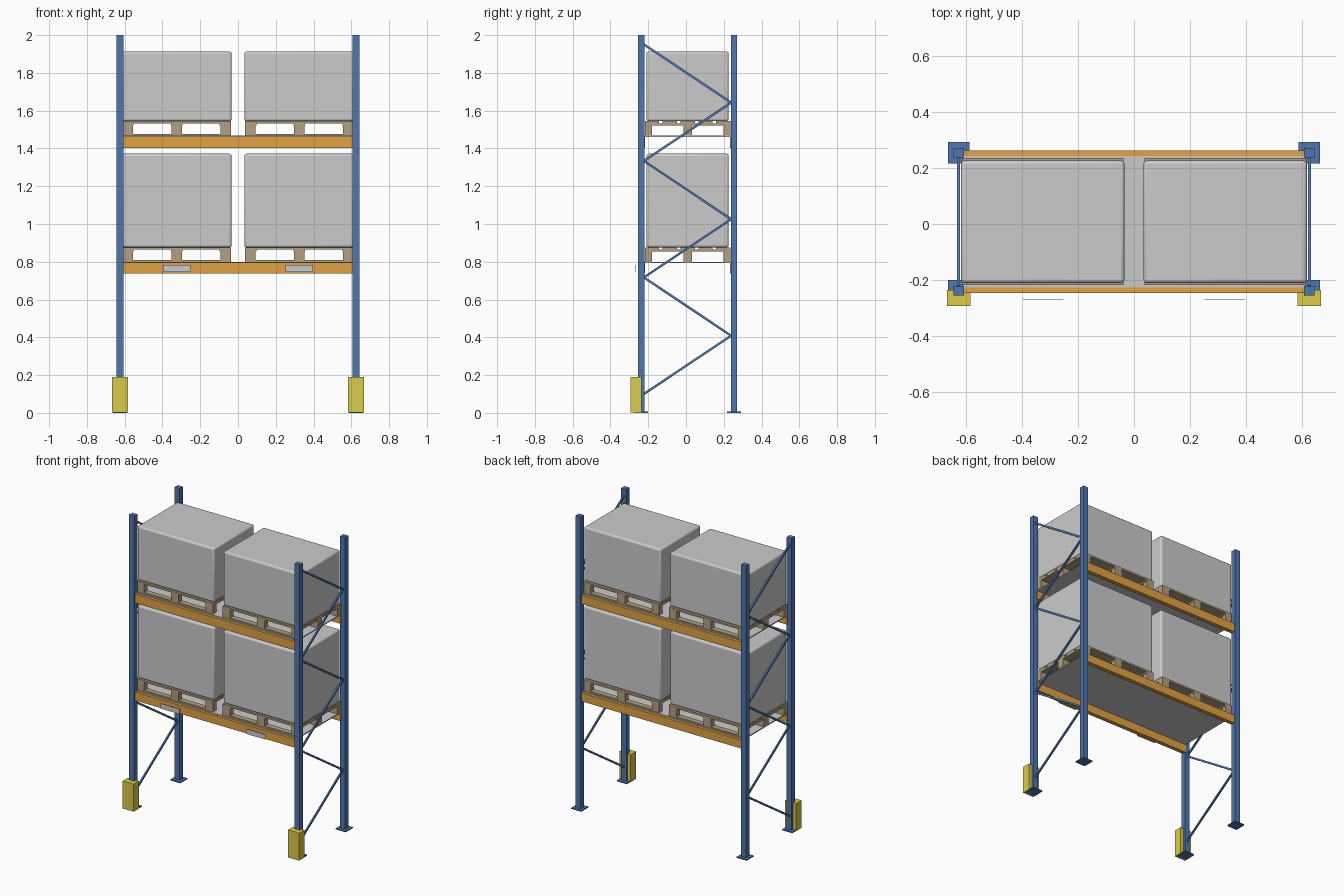
import bpy, bmesh, math
from mathutils import Matrix, Vector

if "Cube" in bpy.data.objects:
    bpy.data.objects.remove(bpy.data.objects["Cube"])

YC = 0.008  # rack frame centre line in y


def material(name, rgb):
    m = bpy.data.materials.new(name)
    m.diffuse_color = (*rgb, 1)
    m.use_nodes = True
    m.node_tree.nodes["Principled BSDF"].inputs["Base Color"].default_value = m.diffuse_color
    return m


BLUE = material("blue_paint", (0.08, 0.18, 0.42))
ORANGE = material("orange_paint", (0.75, 0.36, 0.06))
WOOD = material("wood", (0.45, 0.35, 0.22))
YELLOW = material("yellow_paint", (0.70, 0.60, 0.07))


def add_box(bm, x, y, z):
    """Box from (min, max) ranges on each axis."""
    mid = Vector([(a + b) / 2 for a, b in (x, y, z)])
    size = [abs(b - a) for a, b in (x, y, z)]
    bmesh.ops.create_cube(bm, size=1, matrix=Matrix.Translation(mid) @ Matrix.Diagonal((*size, 1)))


def finish(name, bm, mat=None):
    me = bpy.data.meshes.new(name)
    bm.to_mesh(me)
    bm.free()
    ob = bpy.data.objects.new(name, me)
    bpy.context.collection.objects.link(ob)
    if mat:
        me.materials.append(mat)
    return ob


def boxes(name, ranges, mat=None):
    bm = bmesh.new()
    for r in ranges:
        add_box(bm, *r)
    return finish(name, bm, mat)


def around(c, w):
    return (c - w / 2, c + w / 2)


# Uprights and foot plates at the four corners, guards on the front ones
for sx, side in ((-1, "left"), (1, "right")):
    x = sx * 0.625
    for sy, end in ((-1, "front"), (1, "back")):
        y = YC + sy * 0.246
        boxes(f"upright_{end}_{side}", [(around(x, 0.038), around(y, 0.034), (0, 2))], BLUE)
        boxes(f"foot_plate_{end}_{side}", [(around(x, 0.076), around(y, 0.076), (0, 0.007))], BLUE)
    boxes(f"post_guard_{side}", [(around(x, 0.084), (-0.293, -0.236), (0.002, 0.19))], YELLOW)

    # Zigzag bracing between the front and back uprights
    bm = bmesh.new()
    pts = [Vector((x, -0.223 if i % 2 == 0 else 0.239, 0.10 + 0.3085 * i)) for i in range(7)]
    for a, b in zip(pts, pts[1:]):
        d = b - a
        rot = Matrix.Rotation(math.atan2(d.z, d.y), 4, 'X')
        bmesh.ops.create_cube(bm, size=1, matrix=Matrix.Translation((a + b) / 2) @ rot
                              @ Matrix.Diagonal((0.01, d.length, 0.012, 1)))
    finish(f"bracing_{side}", bm, BLUE)


def pallet(name, cx, z):
    """Boards and blocks of one pallet standing at height z."""
    w, d = 0.576, 0.454
    cy = YC + 0.001
    parts = []
    for i in range(5):  # top boards run along x
        wide = 0.076
        y = cy + (i - 2) * (d - wide) / 4
        parts.append((around(cx, w), around(y, wide), (z + 0.064, z + 0.076)))
    for i in (-1, 0, 1):
        x = cx + i * (w - 0.06) / 2
        # stringer boards run along y
        parts.append((around(x, 0.06), around(cy, d), (z + 0.054, z + 0.064)))
        bw = 0.045 if i == 0 else 0.038
        y = cy + i * (d - 0.038) / 2
        # bottom boards run along x
        parts.append((around(cx, w), around(y, bw), (z, z + 0.009)))
        for j in (-1, 0, 1):
            xb = cx + j * (w - 0.056) / 2
            parts.append((around(xb, 0.056), around(y, bw), (z + 0.009, z + 0.054)))
    boxes(name, parts, WOOD)


def load(name, cx, z0, z1):
    """Wrapped load with softly rounded edges."""
    ob = boxes(name, [(around(cx, 0.582), around(YC, 0.436), (z0, z1))])
    mod = ob.modifiers.new("round", 'BEVEL')
    mod.width = 0.012
    mod.segments = 3
    bpy.context.view_layer.objects.active = ob
    ob.select_set(True)
    bpy.ops.object.shade_smooth_by_angle(angle=math.radians(40))
    ob.select_set(False)


# Two storage levels: beams, deck, pallets and loads
for level, z0, z1, top in (("lower", 0.738, 0.795, 1.372), ("upper", 1.403, 1.463, 1.913)):
    for sy, end in ((-1, "front"), (1, "back")):
        boxes(f"{level}_beam_{end}", [((-0.612, 0.612), around(YC + sy * 0.240, 0.028), (z0, z1))], ORANGE)
    boxes(f"{level}_deck", [((-0.61, 0.61), around(YC, 0.47), (z1 - 0.002, z1 + 0.005))])
    for sx, side in ((-1, "left"), (1, "right")):
        pallet(f"{level}_pallet_{side}", sx * 0.325, z1 + 0.005)
        load(f"{level}_load_{side}", sx * 0.325, z1 + 0.081, top)

# Blank sign plates in front of the lower beam
for sx, side in ((-1, "left"), (1, "right")):
    boxes(f"sign_plate_{side}", [(around(sx * 0.324, 0.144), around(-0.268, 0.002), (0.747, 0.782))])
